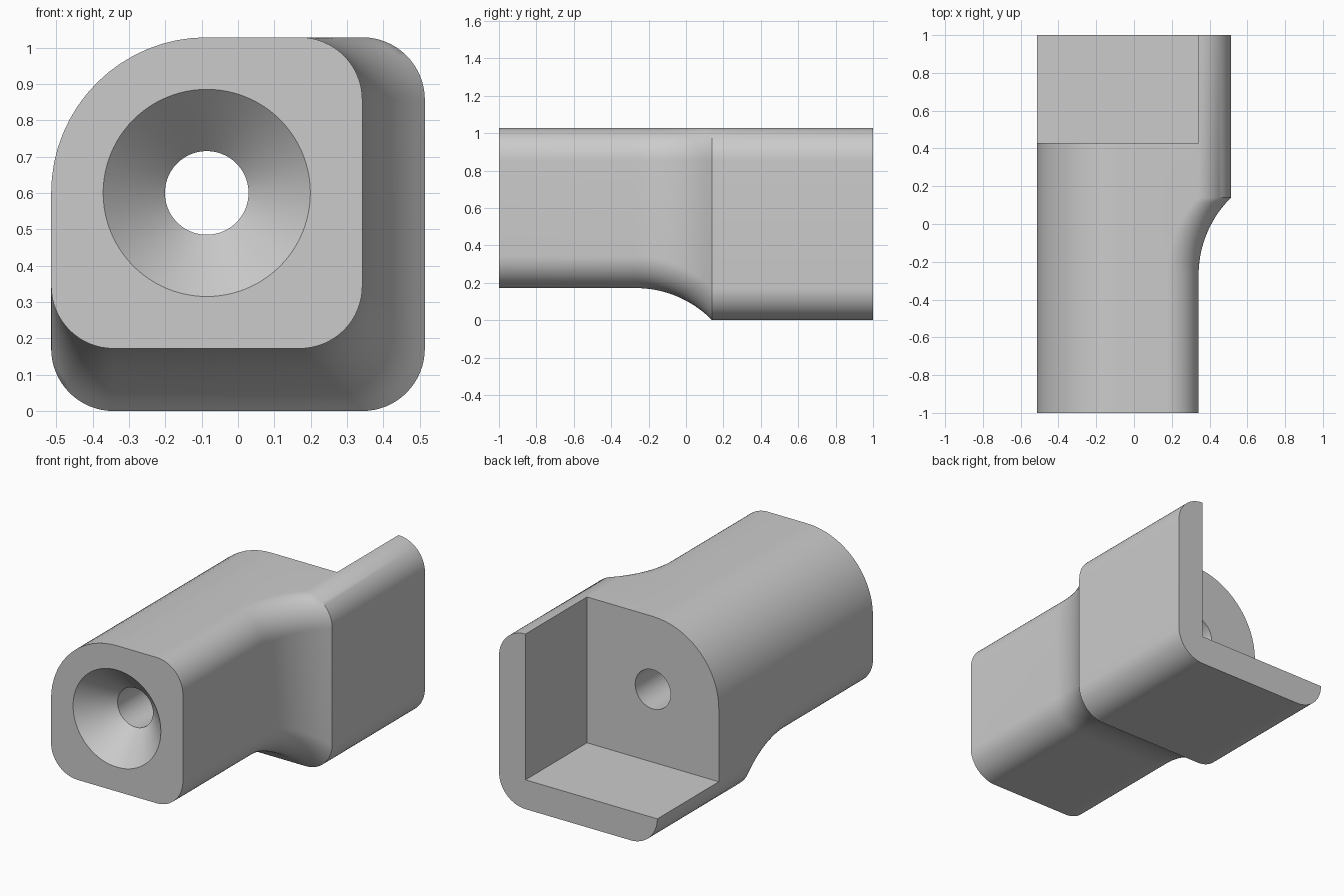
import bpy
import bmesh
from math import pi, sin, cos, sqrt
from mathutils import Vector

if "Cube" in bpy.data.objects:
    bpy.data.objects.remove(bpy.data.objects["Cube"])

W = 0.514            # half width
H = 1.028            # height
T = 0.172            # wall thickness and small corner radius
BIG = 0.428          # large top corner radius
HOLE_X, HOLE_Z = -0.086, 0.6
POCKET_Y = 0.43
ARC_START, ARC_END = -0.27, 0.14

grey = bpy.data.materials.new("light grey")
grey.use_nodes = True
colour = (0.6, 0.6, 0.6, 1)
grey.diffuse_color = colour
grey.node_tree.nodes["Principled BSDF"].inputs["Base Color"].default_value = colour


def rounded_ring(y, x0, x1, z0, z1, radii, steps=16):
    """Rounded rectangle at depth y; radii run right-top, left-top, left-bottom, right-bottom."""
    corners = [(x1, z1, -1, -1), (x0, z1, 1, -1), (x0, z0, 1, 1), (x1, z0, -1, 1)]
    ring = []
    for k, ((x, z, sx, sz), r) in enumerate(zip(corners, radii)):
        for i in range(steps + 1 if r else 1):
            a = pi / 2 * (k + i / steps)
            ring.append(Vector((x + sx * r + r * cos(a), y, z + sz * r + r * sin(a))))
    return ring


def circle_ring(y, r, count=96):
    return [Vector((HOLE_X + r * cos(2 * pi * i / count), y,
                    HOLE_Z + r * sin(2 * pi * i / count))) for i in range(count)]


def loft(name, rings):
    """Closed solid skinned through matching rings."""
    bm = bmesh.new()
    rows = [[bm.verts.new(p) for p in ring] for ring in rings]
    n = len(rows[0])
    for a, b in zip(rows, rows[1:]):
        for i in range(n):
            j = (i + 1) % n
            bm.faces.new((a[i], a[j], b[j], b[i]))
    bm.faces.new(rows[0])
    bm.faces.new(rows[-1])
    bmesh.ops.recalc_face_normals(bm, faces=bm.faces)
    mesh = bpy.data.meshes.new(name)
    bm.to_mesh(mesh)
    bm.free()
    mesh.materials.append(grey)
    obj = bpy.data.objects.new(name, mesh)
    bpy.context.collection.objects.link(obj)
    return obj


# Body: narrow front flaring to the right and downwards along an arc
span = ARC_END - ARC_START
arc_r = (span ** 2 + T ** 2) / (2 * T)
stations = [(-1, 0)]
for i in range(17):
    d = span * i / 16
    stations.append((ARC_START + d, arc_r - sqrt(arc_r ** 2 - d ** 2)))
stations.append((1, T))
body = loft("bracket_body", [
    rounded_ring(y, -W, W - T + o, T - o, H, (T, BIG, T, T)) for y, o in stations])

# Rear pocket that leaves an L-shaped pair of walls
pocket = loft("pocket_cutter", [
    rounded_ring(y, -1, W - T, T, 2, (0, 0, 0, 0)) for y in (POCKET_Y, 1.5)])

# Countersunk through hole
hole = loft("hole_cutter", [
    circle_ring(y, r) for y, r in ((-1.1, 0.385), (-0.83, 0.115), (0.7, 0.115))])

bpy.context.view_layer.objects.active = body
for cutter in (pocket, hole):
    cut = body.modifiers.new(cutter.name, 'BOOLEAN')
    cut.operation = 'DIFFERENCE'
    cut.solver = 'EXACT'
    cut.object = cutter
    bpy.ops.object.modifier_apply(modifier=cut.name)
    bpy.data.objects.remove(cutter)

# Smooth curved surfaces with crisp rims
bpy.ops.object.select_all(action='DESELECT')
body.select_set(True)
bpy.ops.object.shade_smooth_by_angle(angle=pi / 6)
